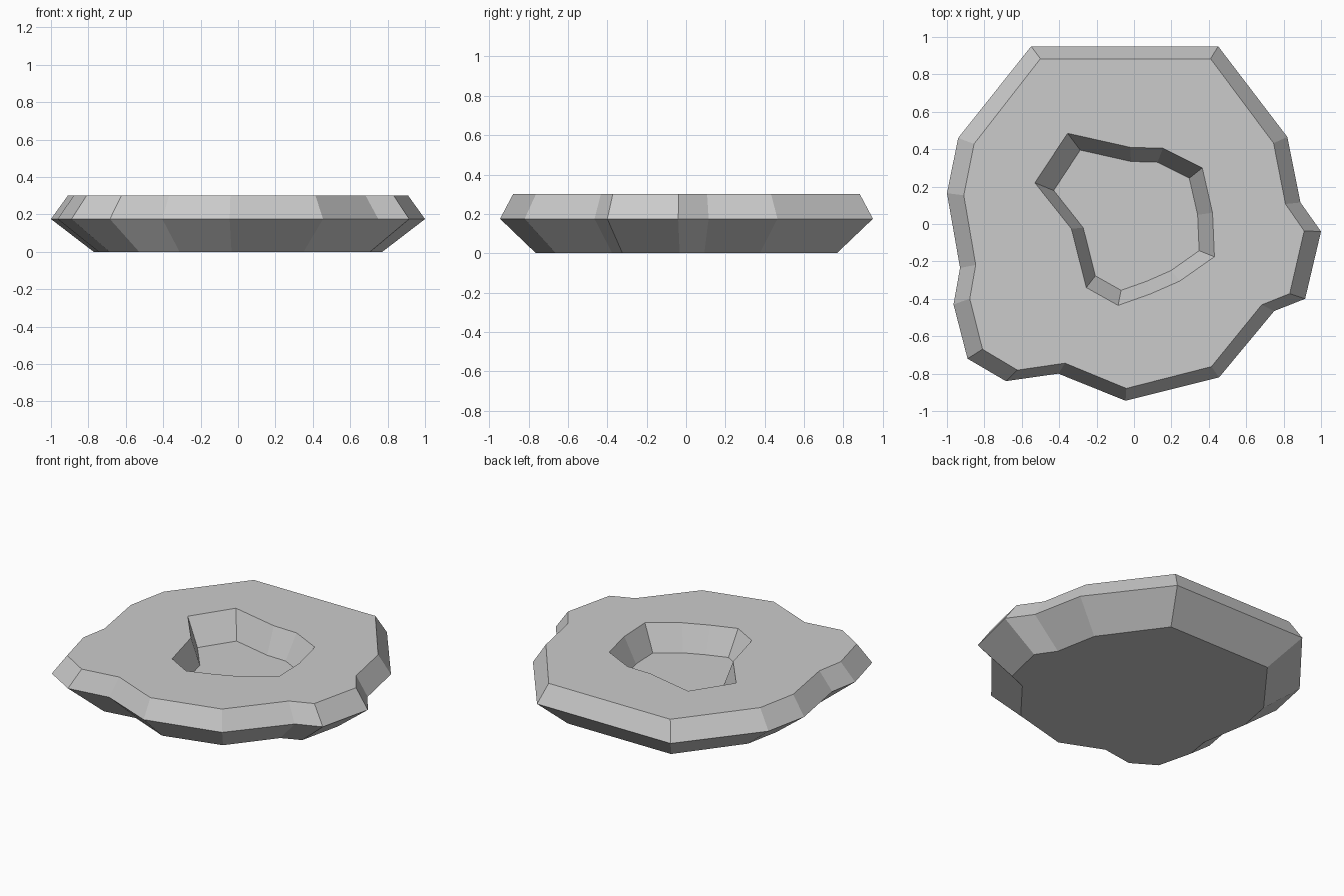
import bpy, bmesh

if "Cube" in bpy.data.objects:
    bpy.data.objects.remove(bpy.data.objects["Cube"])

# Widest outline of the stone, and rim outline of the hollow (x, y)
OUTLINE = [(-0.55, 0.95), (0.45, 0.95), (0.82, 0.465), (0.89, 0.115), (1.0, -0.04),
           (0.915, -0.4), (0.75, -0.465), (0.455, -0.82), (-0.045, -0.945),
           (-0.405, -0.8), (-0.685, -0.84), (-0.89, -0.72), (-0.965, -0.43),
           (-0.93, -0.235), (-1.0, 0.165), (-0.94, 0.46)]
HOLLOW = [(-0.355, 0.485), (-0.02, 0.41), (0.155, 0.405), (0.365, 0.3), (0.42, 0.06),
          (0.43, -0.175), (0.245, -0.305), (0.085, -0.375), (-0.085, -0.435),
          (-0.255, -0.34), (-0.335, -0.025), (-0.53, 0.22)]


def ring(bm, points, sx, sy, z):
    return [bm.verts.new((x * sx, y * sy, z)) for x, y in points]


def band(bm, a, b):
    n = len(a)
    for i in range(n):
        j = (i + 1) % n
        bm.faces.new((a[i], a[j], b[j], b[i]))


def loop_edges(bm, r):
    return [bm.edges.get((r[i - 1], r[i])) for i in range(len(r))]


bm = bmesh.new()

# Flared underside and bevelled upper edge
base = ring(bm, OUTLINE, 0.772, 0.807, 0.0)
middle = ring(bm, OUTLINE, 1.0, 1.0, 0.175)
top = ring(bm, OUTLINE, 0.91, 0.93, 0.3)
bm.faces.new(base)
band(bm, base, middle)
band(bm, middle, top)

# Sunken hollow with sloping walls
rim = ring(bm, HOLLOW, 1.0, 1.0, 0.3)
floor = ring(bm, HOLLOW, 0.81, 0.815, 0.13)
band(bm, rim, floor)
bm.faces.new(floor)

# Flat top between the outer edge and the hollow
bmesh.ops.triangle_fill(bm, edges=loop_edges(bm, top) + loop_edges(bm, rim),
                        use_beauty=True, normal=(0, 0, 1))
bmesh.ops.recalc_face_normals(bm, faces=bm.faces[:])

mesh = bpy.data.meshes.new("hollow_stone_slab")
bm.to_mesh(mesh)
bm.free()
bpy.context.collection.objects.link(bpy.data.objects.new("hollow_stone_slab", mesh))
